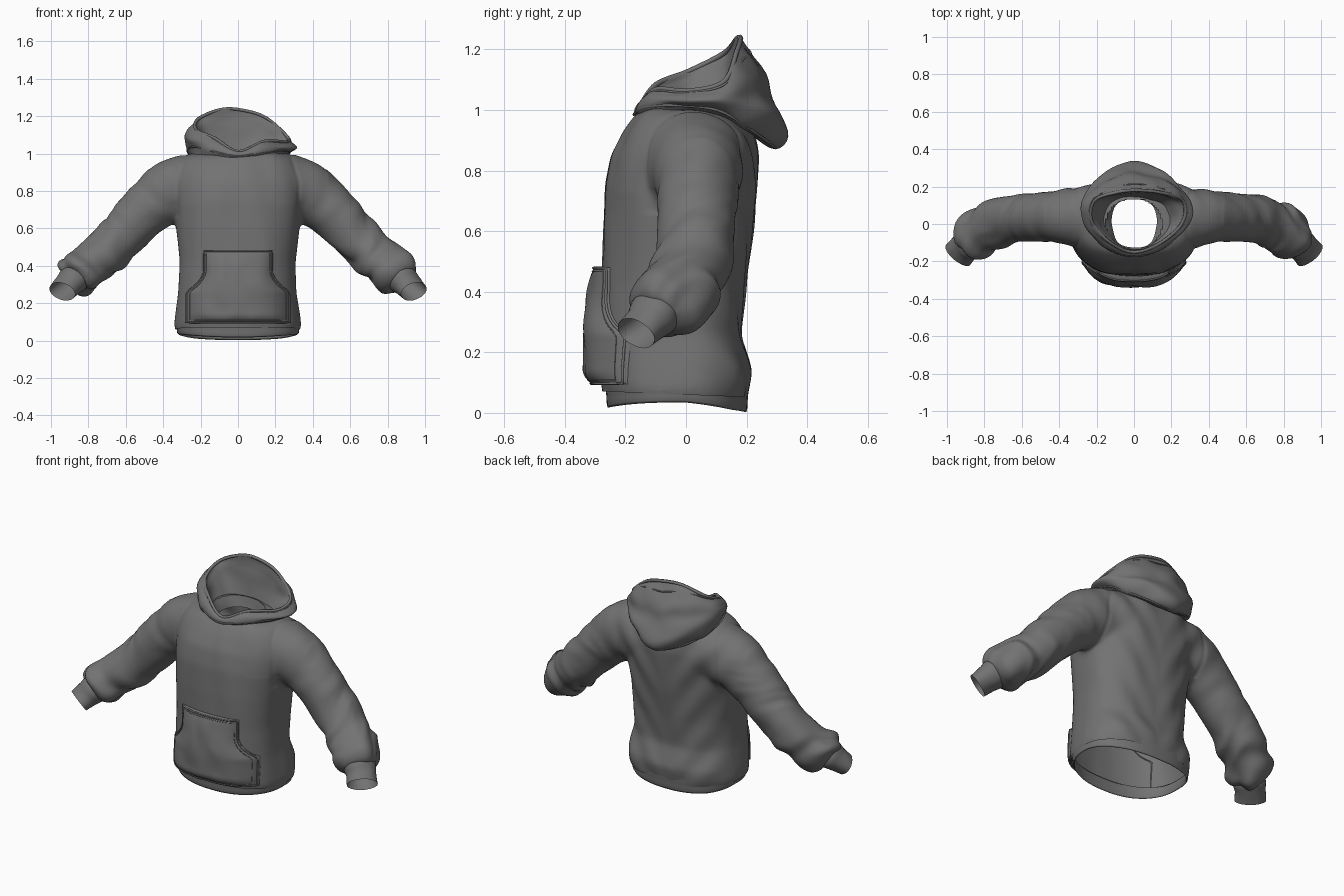
import bpy, bmesh, math
from mathutils import Vector, noise

if "Cube" in bpy.data.objects:
    bpy.data.objects.remove(bpy.data.objects["Cube"])

Z = Vector((0, 0, 1))
CLOTH = bpy.data.materials.new("dark_grey_cloth")
CLOTH.diffuse_color = (.17, .17, .17, 1)
CLOTH.use_nodes = True
CLOTH.node_tree.nodes["Principled BSDF"].inputs["Base Color"].default_value = CLOTH.diffuse_color


def spline(pts, steps, closed=False):
    """Catmull-Rom samples through pts."""
    n, out = len(pts), []
    for i in range(n if closed else n - 1):
        k = [(i + j) % n if closed else min(max(i + j, 0), n - 1) for j in (-1, 0, 1, 2)]
        a, b, c, d = (pts[j] for j in k)
        for s in range(steps):
            t = s / steps
            out.append(0.5 * (2 * b + (c - a) * t + (2 * a - 5 * b + 4 * c - d) * t * t
                              + (3 * b - a - 3 * c + d) * t ** 3))
    return out if closed else out + [pts[-1].copy()]


def loft(bm, rings, cap=False):
    rows = [[bm.verts.new(p) for p in r] for r in rings]
    n, faces = len(rows[0]), []
    for r, s in zip(rows, rows[1:]):
        for i in range(n):
            faces.append(bm.faces.new((r[i], r[(i + 1) % n], s[(i + 1) % n], s[i])))
    if cap:
        faces += [bm.faces.new(rows[0]), bm.faces.new(rows[-1])]
    bmesh.ops.recalc_face_normals(bm, faces=faces)


def make(name, bm):
    me = bpy.data.meshes.new(name)
    bm.to_mesh(me)
    bm.free()
    me.shade_smooth()
    me.materials.append(CLOTH)
    ob = bpy.data.objects.new(name, me)
    bpy.context.collection.objects.link(ob)
    return ob


def seam(name, pts, radius):
    cu = bpy.data.curves.new(name, 'CURVE')
    cu.dimensions, cu.bevel_depth, cu.bevel_resolution = '3D', radius, 1
    sp = cu.splines.new('POLY')
    sp.points.add(len(pts) - 1)
    for q, p in zip(sp.points, pts):
        q.co = (*p, 1)
    sp.use_cyclic_u = sp.use_smooth = True
    cu.materials.append(CLOTH)
    bpy.context.collection.objects.link(bpy.data.objects.new(name, cu))


def displace(bm, fn):
    bm.normal_update()
    for v, d in [(v, fn(v.co)) for v in bm.verts]:
        v.co += v.normal * d


# Torso profile: height, half width, front y, back y
TORSO = [Vector(p) for p in (
    (.03, .325, -.262, .202), (.08, .341, -.272, .214), (.14, .336, -.278, .224), (.26, .318, -.278, .187),
    (.42, .312, -.277, .2), (.6, .33, -.277, .222), (.75, .345, -.27, .237), (.85, .345, -.248, .242),
    (.93, .335, -.205, .224), (.98, .3, -.17, .19), (1.01, .2, -.13, .15), (1.02, .1, -.08, .1))]


def profile(z):
    for a, b in zip(TORSO, TORSO[1:]):
        if z <= b[0]:
            return a.lerp(b, max(0, (z - a[0]) / (b[0] - a[0])))
    return TORSO[-1]


def torso_ring(z, scale=1, n=72):
    _, rx, yf, yb = profile(z)
    out = []
    for i in range(n):
        t = 2 * math.pi * i / n
        c, s = math.cos(t), math.sin(t)
        e = 2 / 2.35
        x = rx * scale * math.copysign(abs(c) ** e, c)
        y = (yf + yb) / 2 + (yb - yf) / 2 * scale * math.copysign(abs(s) ** e, s)
        out.append(Vector((x, y, z)))
    return out


def arm(rows, side, steps=4, n=32):
    """Rings round a path; each row is x, y, z, height radius, depth radius."""
    pts = spline([Vector(r) for r in rows], steps)
    rings = []
    for i, p in enumerate(pts):
        t = Vector(pts[min(i + 1, len(pts) - 1)][:3]) - Vector(pts[max(i - 1, 0)][:3])
        t.normalize()
        h = t.cross(Z).normalized()
        u = h.cross(t)
        ring = []
        for k in range(n):
            a = 2 * math.pi * k / n
            q = Vector(p[:3]) + u * p[3] * math.cos(a) + h * p[4] * math.sin(a)
            q.x *= side
            ring.append(q)
        rings.append(ring)
    return rings


SLEEVE = [(.22, .03, .835, .175, .19), (.35, .037, .802, .17, .155), (.43, .04, .748, .152, .138),
          (.52, .035, .672, .138, .131), (.665, .025, .515, .125, .128), (.8, -.03, .4, .119, .128),
          (.855, -.075, .352, .125, .124), (.887, -.102, .323, .088, .092)]

# Torso and sleeves fused into one cloth shell
bm = bmesh.new()
loft(bm, [torso_ring(p[0]) for p in TORSO], True)
for s in (-1, 1):
    loft(bm, arm(SLEEVE, s), True)
body = make("body_and_sleeves", bm)
rm = body.modifiers.new("fuse", 'REMESH')
rm.mode, rm.voxel_size = 'VOXEL', .0105
dg = bpy.context.evaluated_depsgraph_get()
fused = bpy.data.meshes.new_from_object(body.evaluated_get(dg))
body.modifiers.clear()
bm = bmesh.new()
bm.from_mesh(fused)
chest = [v for v in bm.verts if abs(v.co.x) < .48 and v.co.z > .12]
shoulders = [v for v in bm.verts if .2 < abs(v.co.x) < .48 and v.co.z > .74]
for verts, count in ((bm.verts, 8), (chest, 8), (shoulders, 22)):
    for _ in range(count):
        bmesh.ops.smooth_vert(bm, verts=verts, factor=.5, use_axis_x=True, use_axis_y=True, use_axis_z=True)


def folds(p):
    x = abs(p.x)
    w = min(max((x - .34) / .12, 0), 1)
    o = 5 if p.x > 0 else 0
    along, across = x - p.z, x + p.z
    drape = noise.noise(Vector((p.x * 6, p.y * 6 + 3, p.z * 1.8 + x * 3))) * .012
    drape += .005 * max(0, p.y) / .2 * math.sin(26 * (p.z - 1.3 * x)) * min(1, x / .15)
    near = min(max((along + .2) / .6, .2), 1)
    skew = along * 9 + p.y * 6 + noise.noise(p * 4) * 1.5
    wrinkle = noise.noise(Vector((skew + o, p.y * 6, across * 4))) * .027 * near
    groove = -.004 * math.exp(-((x - .325 + .3 * max(0, p.z - .85)) / .011) ** 2) if p.z > .66 else 0
    return drape * (1 - w) + wrinkle * w + groove


displace(bm, folds)
CUFF_IN = Vector((.887, -.102, .323))


def is_opening(f):
    c = f.calc_center_median()
    neck = c.z > .9 and (c.x / .15) ** 2 + (c.y / .135) ** 2 < 1
    wrist = (Vector((abs(c.x), c.y, c.z)) - CUFF_IN).length < .07
    return neck or wrist


bmesh.ops.delete(bm, geom=[f for f in bm.faces if is_opening(f)], context='FACES')
bmesh.ops.bisect_plane(bm, geom=bm.verts[:] + bm.edges[:] + bm.faces[:], dist=.0001,
                       plane_co=(0, 0, .06), plane_no=(0, .04, 1), clear_inner=True)
bm.to_mesh(body.data)
bm.free()
body.data.shade_smooth()
body.data.materials.clear()
body.data.materials.append(CLOTH)

# Hem band with a turned-in edge
bm = bmesh.new()
rings = []
for z, sc in ((.1, .96), (.07, .98), (.055, .985), (.035, .985), (.012, .98), (.002, .965), (.012, .95), (.09, .94)):
    ring = torso_ring(max(z, .05), sc)
    for p in ring:
        lift = .018 * (p.x / .32) ** 2 + .015 * min(1, max(0, 1 - p.y / .15))
        p.z = z + lift * max(0, 1 - z / .1)
    rings.append(ring)
loft(bm, rings)
make("hem_band", bm)

# Cuffs
for s, label in ((1, "left"), (-1, "right")):
    bm = bmesh.new()
    loft(bm, arm([(.85, -.075, .355, .07, .075), (.88, -.103, .328, .08, .088), (.91, -.13, .296, .068, .082),
                  (.94, -.165, .263, .06, .084)], s))
    loft(bm, arm([(.87, -.095, .335, .055, .065), (.91, -.13, .296, .058, .07),
                  (.94, -.165, .263, .06, .084)], s))
    displace(bm, lambda p: noise.noise(p * 18) * .003)
    make("cuff_" + label, bm)

# Kangaroo pocket, puffed off the belly


def pocket_point(u, v, off):
    z = .095 + .385 * v
    t = min(max((z - .26) / .12, 0), 1)
    x = u * (.278 - .095 * (1 - (1 - t) ** 2))
    _, rx, yf, yb = profile(z)
    y = (yf + yb) / 2 - (yb - yf) / 2 * (1 - min(1, abs(x) / rx) ** 2.35) ** (1 / 2.35)
    return Vector((x, y - off, z))


def puff(u, v):
    edge = (1 - abs(u) ** 5) * (1 - v ** 4 * .75) * (1 - .55 * max(0, 1 - v / .12) ** 2)
    return .016 + .046 * edge + .01 * noise.noise(Vector((u * 3, v * 3, 1))) * edge


bm = bmesh.new()
N = 36
grid = []
for j in range(N + 1):
    v = min(max((j - 1) / (N - 2), 0), 1)
    row = []
    for i in range(N + 1):
        u = min(max((i - 1) / (N - 2), 0), 1) * 2 - 1
        rim = i in (0, N) or j in (0, N)
        row.append(bm.verts.new(pocket_point(u, v, .001 if rim else puff(u, v))))
    grid.append(row)
for j in range(N):
    for i in range(N):
        bm.faces.new((grid[j][i], grid[j][i + 1], grid[j + 1][i + 1], grid[j + 1][i]))
make("front_pocket", bm)
line = [k / 20 for k in range(20)]
for name, m, r in (("pocket_edge", .99, .005), ("pocket_stitching", .93, .002)):
    lo, hi = (1 - m) / 2, (1 + m) / 2
    uv = [(m * (2 * k - 1), lo) for k in line] + [(m, lo + m * k) for k in line]
    uv += [(m * (1 - 2 * k), hi) for k in line] + [(-m, hi - m * k) for k in line]
    seam(name, [pocket_point(u, v, puff(u, v)) for u, v in uv], r)

# Hood: half rings from front to back, from neck seam over the roll to the rim and down inside
HOOD = [
    ((0, -.155, .955), (.13, -.125, .975), (.22, -.04, .985), (.24, .08, .98), (.17, .17, .95), (0, .2, .93)),
    ((0, -.172, .985), (.14, -.135, 1.01), (.25, -.03, 1.025), (.27, .11, 1.0), (.16, .235, .92), (0, .295, .875)),
    ((0, -.17, 1.0), (.14, -.13, 1.035), (.27, -.03, 1.05), (.305, .1, 1.055), (.18, .265, .995), (0, .338, .93)),
    ((0, -.165, 1.007), (.14, -.12, 1.05), (.27, -.02, 1.07), (.295, .12, 1.085), (.17, .235, 1.06), (0, .287, 1.035)),
    ((0, -.16, 1.01), (.14, -.11, 1.06), (.265, -.01, 1.08), (.28, .12, 1.11), (.165, .215, 1.14), (0, .265, 1.11)),
    ((0, -.15, 1.012), (.14, -.1, 1.075), (.255, .01, 1.095), (.255, .125, 1.14), (.135, .168, 1.215), (0, .18, 1.235)),
    ((0, -.125, .94), (.085, -.095, .95), (.125, 0, .95), (.11, .08, .95), (.065, .12, .95), (0, .13, .95))]


def hood_ring(half):
    pts = [Vector(p) for p in half]
    pts += [Vector((-p.x, p.y, p.z)) for p in pts[-2:0:-1]]
    for p in pts:  # lean to one side, the raised side tucked inwards
        k = max(0, p.z - .99) / .25
        p.z -= 1.2 * p.x * abs(p.x) * k
        p.x += .01 * k - min(0, p.x) * .25 * k
    return spline(pts, 8, True)


rings = [hood_ring(h) for h in HOOD]
rim, neck = rings[5], rings[6]
mid = [a.lerp(b, .12) for a, b in zip(rim, neck)]
inner = [a.lerp(b, .4) + Vector((0, .012 if a.y > .1 else 0, .01)) for a, b in zip(rim, neck)]
rings[6:6] = [mid, inner]
columns = [spline(list(c), 5) for c in zip(*rings)]
bm = bmesh.new()
loft(bm, [list(r) for r in zip(*columns)])
displace(bm, lambda p: noise.noise(Vector((p.x * 8, p.y * 9, p.z * 13))) * .011)
make("hood", bm)
seam("hood_rim", rim, .009)
seam("hood_rim_stitching", [a.lerp(b, .4) for a, b in zip(rim, rings[4])], .004)
seam("neck_seam", rings[1], .005)
